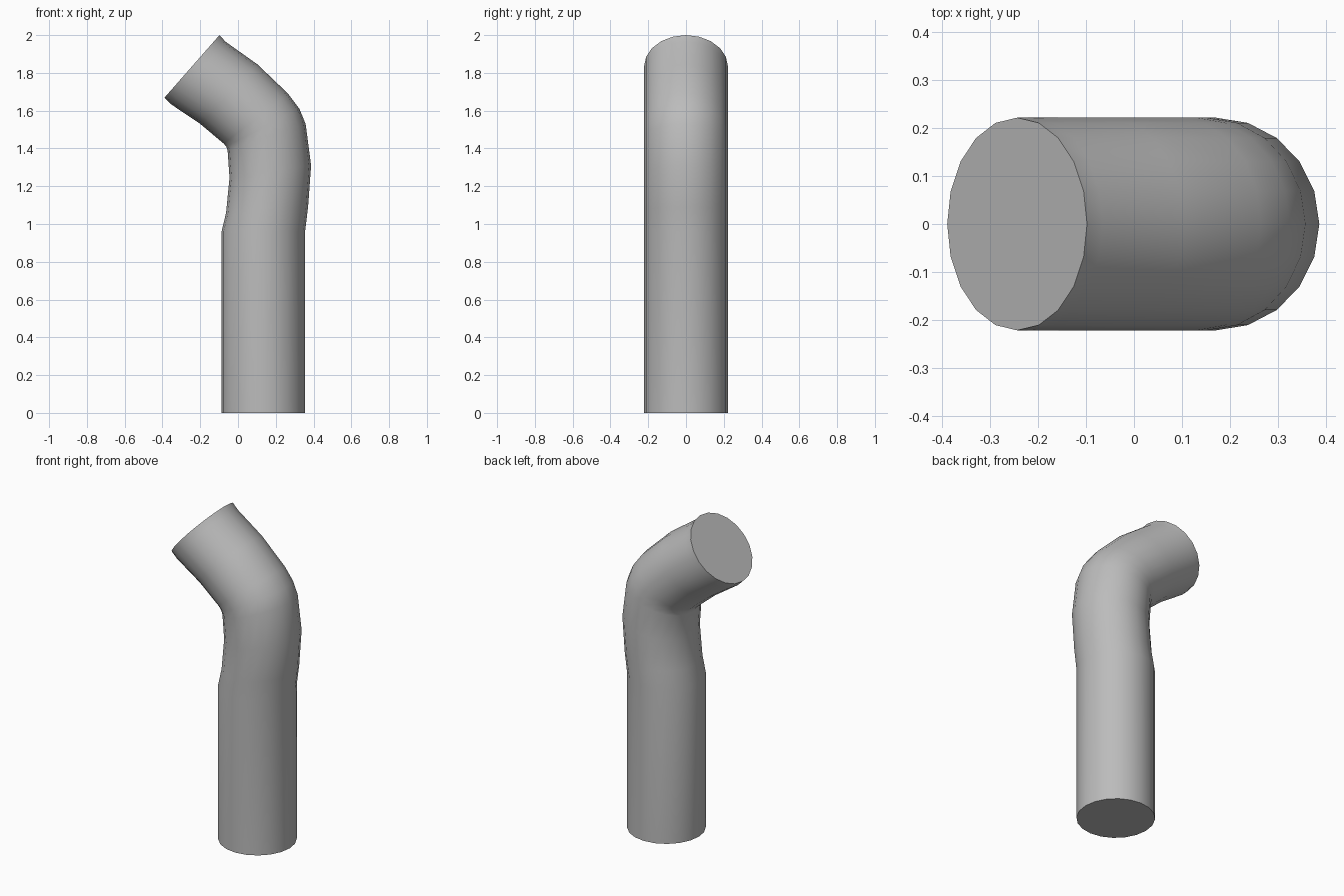
import bpy, bmesh, math

cube = bpy.data.objects.get("Cube")
if cube:
    bpy.data.objects.remove(cube, do_unlink=True)

SIDES = 20
RADIUS = 0.222

# Cross-sections of the bent pipe: (inner x, inner z, outer x, outer z)
sections = [
    (-0.087, 0.00, 0.355, 0.00),
    (-0.087, 0.96, 0.355, 0.96),
    (-0.063, 1.06, 0.371, 1.09),
    (-0.045, 1.245, 0.387, 1.31),
    (-0.055, 1.39, 0.358, 1.53),
    (-0.062, 1.41, 0.325, 1.61),
    (-0.075, 1.425, 0.265, 1.69),
    (-0.20, 1.53, 0.103, 1.845),
    (-0.356, 1.635, -0.066, 1.965),
    (-0.39, 1.668, -0.098, 2.00),
]

grey = bpy.data.materials.new("grey")
grey.use_nodes = True
colour = (0.5, 0.5, 0.5, 1)
grey.diffuse_color = colour
grey.node_tree.nodes["Principled BSDF"].inputs["Base Color"].default_value = colour


def add_ring(bm, ix, iz, ox, oz):
    """Ellipse spanning the inner and outer side of the bend."""
    ring = []
    for i in range(SIDES):
        a = math.tau * i / SIDES
        t = (1 + math.cos(a)) / 2
        ring.append(bm.verts.new((ix + (ox - ix) * t, RADIUS * math.sin(a), iz + (oz - iz) * t)))
    return ring


# Pipe wall and flat end caps
bm = bmesh.new()
rings = [add_ring(bm, *s) for s in sections]
for low, high in zip(rings, rings[1:]):
    for i in range(SIDES):
        j = (i + 1) % SIDES
        bm.faces.new((low[i], low[j], high[j], high[i]))
bm.faces.new(rings[0][::-1])
bm.faces.new(rings[-1])
bmesh.ops.recalc_face_normals(bm, faces=bm.faces[:])
mesh = bpy.data.meshes.new("bent_pipe")
bm.to_mesh(mesh)
bm.free()
mesh.materials.append(grey)

pipe = bpy.data.objects.new("bent_pipe", mesh)
bpy.context.collection.objects.link(pipe)
bpy.ops.object.select_all(action="DESELECT")
pipe.select_set(True)
bpy.context.view_layer.objects.active = pipe
bpy.ops.object.shade_smooth_by_angle(angle=math.radians(50))
